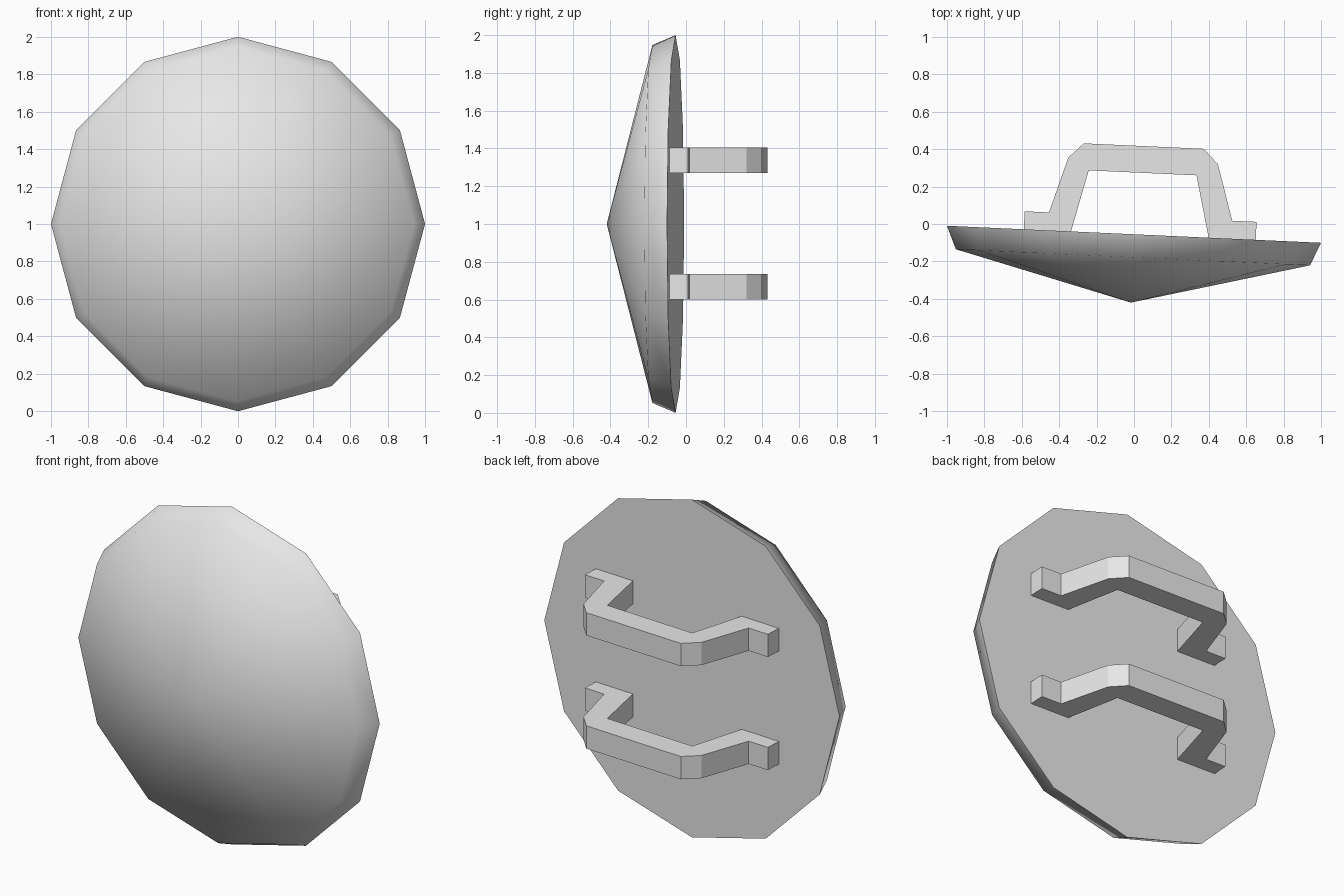
import bpy, bmesh, math
from mathutils import Matrix

cube = bpy.data.objects.get("Cube")
if cube:
    bpy.data.objects.remove(cube, do_unlink=True)

# One plain grey for the whole shield
grey = bpy.data.materials.new("light_grey")
grey.use_nodes = True
colour = (0.8, 0.8, 0.8, 1)
grey.diffuse_color = colour
grey.node_tree.nodes["Principled BSDF"].inputs["Base Color"].default_value = colour

# Shared placement: back face centre, turned slightly about the vertical
PLACE = Matrix.Translation((0, -0.055, 1)) @ Matrix.Rotation(math.radians(-2.6), 4, "Z")


def make_object(name, bm):
    bmesh.ops.recalc_face_normals(bm, faces=bm.faces)
    bm.transform(PLACE)
    mesh = bpy.data.meshes.new(name)
    bm.to_mesh(mesh)
    bm.free()
    mesh.materials.append(grey)
    obj = bpy.data.objects.new(name, mesh)
    bpy.context.collection.objects.link(obj)
    return obj


# Shield body: flat back, bevelled rim and a shallow cone in front
SIDES = 12


def ring(bm, radius, y):
    angles = [2 * math.pi * i / SIDES for i in range(SIDES)]
    return [bm.verts.new((radius * math.cos(a), y, radius * math.sin(a))) for a in angles]


bm = bmesh.new()
back = ring(bm, 1.0, 0)
rim = ring(bm, 0.947, -0.123)
apex = bm.verts.new((0, -0.365, 0))
bm.faces.new(back)
for i in range(SIDES):
    j = (i + 1) % SIDES
    bm.faces.new((back[i], back[j], rim[j], rim[i]))
    bm.faces.new((rim[i], rim[j], apex))
body = make_object("shield_body", bm)
bpy.ops.object.select_all(action="DESELECT")
body.select_set(True)
bpy.context.view_layer.objects.active = body
bpy.ops.object.shade_smooth_by_angle(angle=math.radians(60))

# Handles: mirrored half outline (across, out from the back), extruded upwards
HALF = [(0.288, 0.33), (0.368, 0), (0.62, 0), (0.62, 0.096),
        (0.49, 0.096), (0.40, 0.394), (0.32, 0.473)]
OUTLINE = HALF + [(-x, y) for x, y in reversed(HALF)]
OFFSET, THICK = 0.031, 0.135


def make_handle(name, z):
    bm = bmesh.new()
    face = bm.faces.new([bm.verts.new((x + OFFSET, y, z - THICK / 2)) for x, y in OUTLINE])
    result = bmesh.ops.extrude_face_region(bm, geom=[face])
    top = [v for v in result["geom"] if isinstance(v, bmesh.types.BMVert)]
    bmesh.ops.translate(bm, verts=top, vec=(0, 0, THICK))
    make_object(name, bm)


make_handle("upper_handle", 0.338)
make_handle("lower_handle", -0.332)
